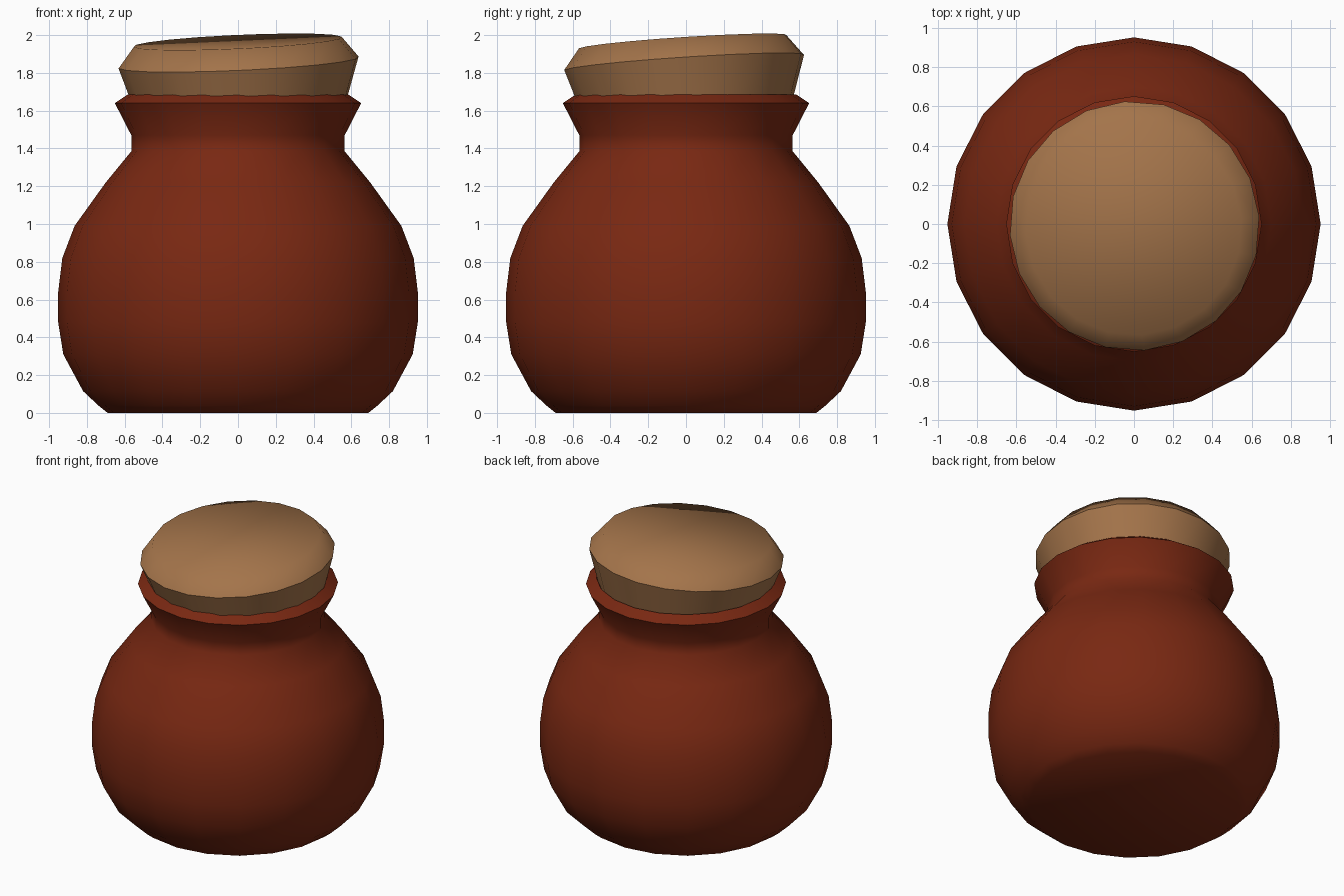
import bpy, bmesh, math
from mathutils import Matrix, Vector

if "Cube" in bpy.data.objects:
    bpy.data.objects.remove(bpy.data.objects["Cube"])

SIDES = 20


def material(name, rgb):
    m = bpy.data.materials.new(name)
    m.diffuse_color = (*rgb, 1)
    m.use_nodes = True
    m.node_tree.nodes["Principled BSDF"].inputs["Base Color"].default_value = m.diffuse_color
    return m


def lathe(name, profile, mat, turn=0.0, smooth_angle=60):
    """Closed lathe of (radius, height) points with flat end caps."""
    bm = bmesh.new()
    rings = [[bm.verts.new((r * math.cos(a), r * math.sin(a), z))
              for a in (turn + math.tau * i / SIDES for i in range(SIDES))]
             for r, z in profile]
    for lo, hi in zip(rings, rings[1:]):
        for i in range(SIDES):
            j = (i + 1) % SIDES
            bm.faces.new((lo[i], lo[j], hi[j], hi[i]))
    bm.faces.new(rings[0][::-1])
    bm.faces.new(rings[-1])
    mesh = bpy.data.meshes.new(name)
    bm.to_mesh(mesh)
    bm.free()
    mesh.materials.append(mat)
    ob = bpy.data.objects.new(name, mesh)
    bpy.context.collection.objects.link(ob)
    bpy.ops.object.select_all(action='DESELECT')
    ob.select_set(True)
    bpy.context.view_layer.objects.active = ob
    bpy.ops.object.shade_smooth_by_angle(angle=math.radians(smooth_angle))
    return ob


clay = material("red_clay", (0.19, 0.021, 0.006))
cork = material("cork_brown", (0.37, 0.175, 0.069))

# Jar: round belly, narrow neck, flared lip turning into the mouth
lathe("jar", [(0.69, 0), (0.74, 0.04), (0.82, 0.115), (0.925, 0.31),
              (0.952, 0.48), (0.952, 0.64), (0.93, 0.82), (0.865, 0.99),
              (0.70, 1.22), (0.565, 1.385), (0.565, 1.47), (0.652, 1.64),
              (0.585, 1.685), (0.50, 1.50)], clay, smooth_angle=80)

# Stopper: tapered plug with bevelled top, slightly tilted in the mouth
stopper = lathe("stopper", [(0.53, -0.33), (0.638, 0), (0.552, 0.11)], cork,
                turn=math.radians(4.5), smooth_angle=54)
axis = Vector((-0.045, -0.066, 1)).normalized()
tilt = Vector((0, 0, 1)).rotation_difference(axis).to_matrix().to_4x4()
stopper.matrix_world = Matrix.Translation((0.003, -0.01, 1.855)) @ tilt
